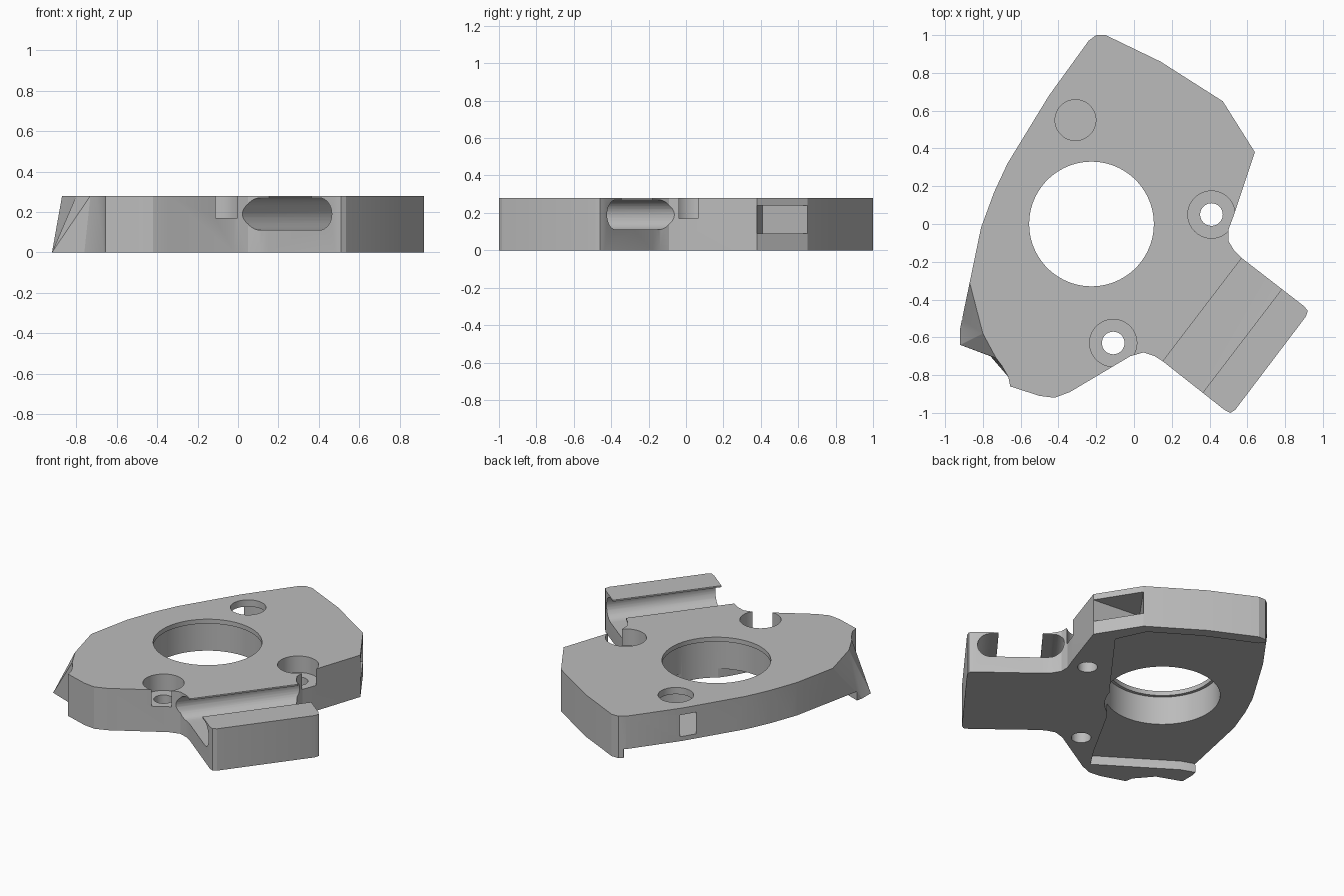
import bpy, bmesh, math
from mathutils import Vector

cube = bpy.data.objects.get("Cube")
if cube:
    bpy.data.objects.remove(cube, do_unlink=True)

HEIGHT = 0.28

grey = bpy.data.materials.new("machined grey")
grey.use_nodes = True
grey.diffuse_color = (0.5, 0.5, 0.5, 1)
grey.node_tree.nodes["Principled BSDF"].inputs["Base Color"].default_value = (0.5, 0.5, 0.5, 1)


def loft(name, lower, upper):
    """Closed solid between two matching loops of 3D points."""
    bm = bmesh.new()
    a = [bm.verts.new(p) for p in lower]
    b = [bm.verts.new(p) for p in upper]
    bm.faces.new(a)
    bm.faces.new(b)
    n = len(a)
    for i in range(n):
        j = (i + 1) % n
        bm.faces.new((a[i], a[j], b[j], b[i]))
    bent = [f for f in bm.faces if len(f.verts) == 4]
    bmesh.ops.triangulate(bm, faces=bent)
    bmesh.ops.recalc_face_normals(bm, faces=bm.faces)
    mesh = bpy.data.meshes.new(name)
    bm.to_mesh(mesh)
    bm.free()
    mesh.materials.append(grey)
    obj = bpy.data.objects.new(name, mesh)
    bpy.context.collection.objects.link(obj)
    return obj


def prism(name, outline, z0, z1):
    return loft(name, [(x, y, z0) for x, y in outline], [(x, y, z1) for x, y in outline])


def disc(name, centre, radius, z0, z1, sides=64):
    angles = [2 * math.pi * i / sides for i in range(sides)]
    ring = [(centre[0] + radius * math.cos(t), centre[1] + radius * math.sin(t)) for t in angles]
    return prism(name, ring, z0, z1)


# Plate outline: back tip, left side, heel, front, clamp arm, right side
back_left = [(-.15, 1), (-.2, 1), (-.24, .97), (-.45, .68), (-.67, .32),
             (-.74, .17), (-.81, -.02), (-.87, -.31)]
heel_top = [(-.8, -.58), (-.73, -.71), (-.7, -.75)]
heel_foot = [(-.92, -.55), (-.92, -.64), (-.76, -.7)]
rest = [(-.665, -.81), (-.655, -.86), (-.5, -.91), (-.42, -.92), (-.34, -.89),
        (-.02, -.7), (.05, -.68), (.11, -.7), (.15, -.725), (.48, -.985), (.51, -1), (.535, -.985),
        (.91, -.49), (.92, -.46), (.9, -.435), (.57, -.18), (.53, -.14), (.5, -.09),
        (.5, -.03), (.53, .05), (.64, .38), (.47, .65), (.14, .86)]
plate = loft("mounting_plate",
             [(x, y, 0) for x, y in back_left + heel_foot + rest],
             [(x, y, HEIGHT) for x, y in back_left + heel_top + rest])

cutters = []

# Main bore with a thin lip at the top
main = (-.225, 0)
cutters.append(disc("bore_cutter", main, .33, -.1, .4, 96))
cutters.append(disc("bore_relief_cutter", main, .35, -.1, .25, 96))

# Counterbored screw holes
for centre in ((.41, .05), (-.11, -.63)):
    cutters.append(disc("screw_head_cutter", centre, .125, .17, .4))
    cutters.append(disc("screw_hole_cutter", centre, .06, -.1, .3, 32))

# Insert pocket, undercut below its round opening
insert = (-.31, .55)
cutters.append(disc("insert_opening_cutter", insert, .108, .15, .4))
cutters.append(disc("insert_pocket_cutter", insert, .194, .09, .235))

# Shallow recess in the underside, open on the left
cutters.append(prism("underside_recess_cutter", [
    (.5, .42), (.41, .61), (.12, .79), (-.2, .94), (-.3, 1.1), (-1.2, .6),
    (-1.2, -.4), (-.82, -.54), (-.36, -.84), (-.27, -.7), (-.075, -.35)], -.1, .06))

# Wedge pocket in the back right face
cutters.append(prism("side_pocket_cutter",
                     [(.3, .41), (.66, .378), (.85, .45), (.6, .833)], .09, .24))

# Rounded rail channel with a narrower top opening
along = Vector((.607, .795, 0))
across = Vector((.795, -.607, 0))
middle = Vector((.4675, -.536, 0))


def along_channel(name, profile, half=.56):
    ends = [[middle + along * s * half + across * w + Vector((0, 0, z)) for w, z in profile]
            for s in (-1, 1)]
    return loft(name, *ends)


slot = []
for side, start in ((1, -90), (-1, 90)):
    for i in range(17):
        t = math.radians(start + 180 * i / 16)
        slot.append((side * .182 + .08 * math.cos(t), .19 + .08 * math.sin(t)))
cutters.append(along_channel("channel_cutter", slot))
cutters.append(along_channel("channel_opening_cutter",
                             [(-.134, .2), (.134, .2), (.134, .4), (-.134, .4)]))

# Cut everything out of the plate
bpy.context.view_layer.objects.active = plate
for cutter in cutters:
    cutter.hide_render = True
    mod = plate.modifiers.new(cutter.name, 'BOOLEAN')
    mod.operation = 'DIFFERENCE'
    mod.solver = 'EXACT'
    mod.object = cutter
    bpy.ops.object.modifier_apply(modifier=mod.name)
    bpy.data.objects.remove(cutter, do_unlink=True)

bpy.ops.object.select_all(action='DESELECT')
plate.select_set(True)
bpy.ops.object.shade_smooth_by_angle(angle=math.radians(20))
